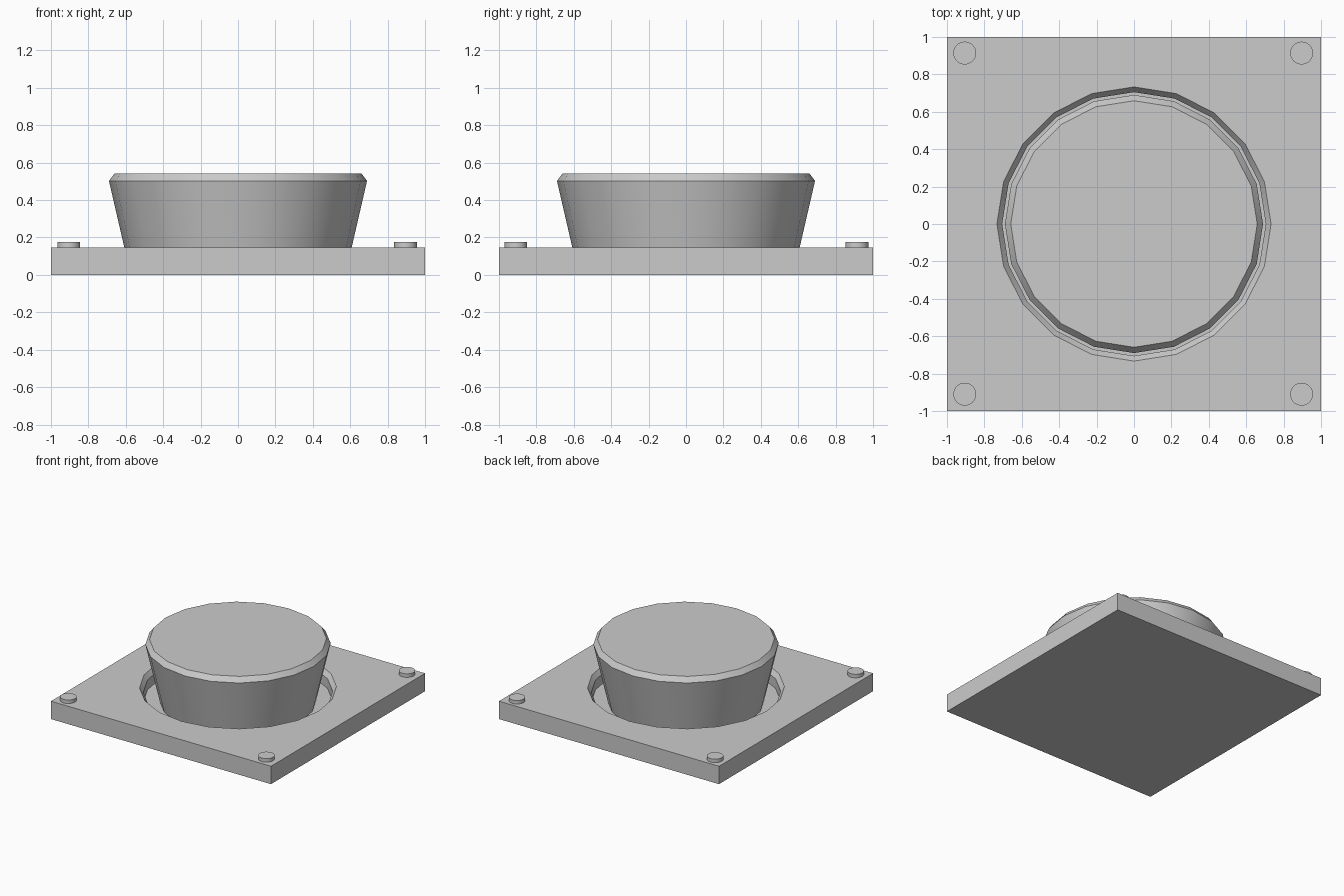
import bpy, bmesh, math

if "Cube" in bpy.data.objects:
    bpy.data.objects.remove(bpy.data.objects["Cube"])

SIDES = 20


def finish(name, bm, smooth=True):
    bmesh.ops.recalc_face_normals(bm, faces=bm.faces)
    mesh = bpy.data.meshes.new(name)
    bm.to_mesh(mesh)
    bm.free()
    obj = bpy.data.objects.new(name, mesh)
    bpy.context.collection.objects.link(obj)
    if smooth:
        bpy.ops.object.select_all(action='DESELECT')
        obj.select_set(True)
        bpy.context.view_layer.objects.active = obj
        bpy.ops.object.shade_smooth_by_angle(angle=math.radians(30))
    return obj


def lathe(name, profile, sides, centre=(0, 0)):
    """Closed solid turned from (radius, height) points, bottom to top."""
    bm = bmesh.new()
    rings = []
    for r, z in profile:
        rings.append([bm.verts.new((centre[0] + r * math.cos(2 * math.pi * i / sides),
                                    centre[1] + r * math.sin(2 * math.pi * i / sides), z))
                      for i in range(sides)])
    for low, high in zip(rings, rings[1:]):
        for i in range(sides):
            j = (i + 1) % sides
            bm.faces.new((low[i], low[j], high[j], high[i]))
    bm.faces.new(rings[0][::-1])
    bm.faces.new(rings[-1])
    return finish(name, bm)


# Square base plate
bm = bmesh.new()
bmesh.ops.create_cube(bm, size=1)
for v in bm.verts:
    v.co = (v.co.x * 2, v.co.y * 2, (v.co.z + 0.5) * 0.147)
plate = finish("base_plate", bm, smooth=False)

# Round socket with a chamfered rim, cut into the plate
cutter = lathe("socket_cutter", [(0.705, 0.03), (0.705, 0.11), (0.733, 0.147), (0.733, 0.3)], SIDES)
cutter.hide_render = True
cut = plate.modifiers.new("socket", 'BOOLEAN')
cut.operation = 'DIFFERENCE'
cut.solver = 'EXACT'
cut.object = cutter
bpy.ops.object.select_all(action='DESELECT')
plate.select_set(True)
bpy.context.view_layer.objects.active = plate
bpy.ops.object.modifier_apply(modifier=cut.name)
bpy.data.objects.remove(cutter)
bpy.ops.object.shade_smooth_by_angle(angle=math.radians(30))

# Flared push button with a chamfered top
lathe("button", [(0.581, 0.03), (0.69, 0.503), (0.659, 0.543)], SIDES)

# Corner rivets
for x in (-0.905, 0.896):
    for y in (-0.91, 0.914):
        lathe("rivet", [(0.061, 0.14), (0.061, 0.176)], 32, (x, y))
